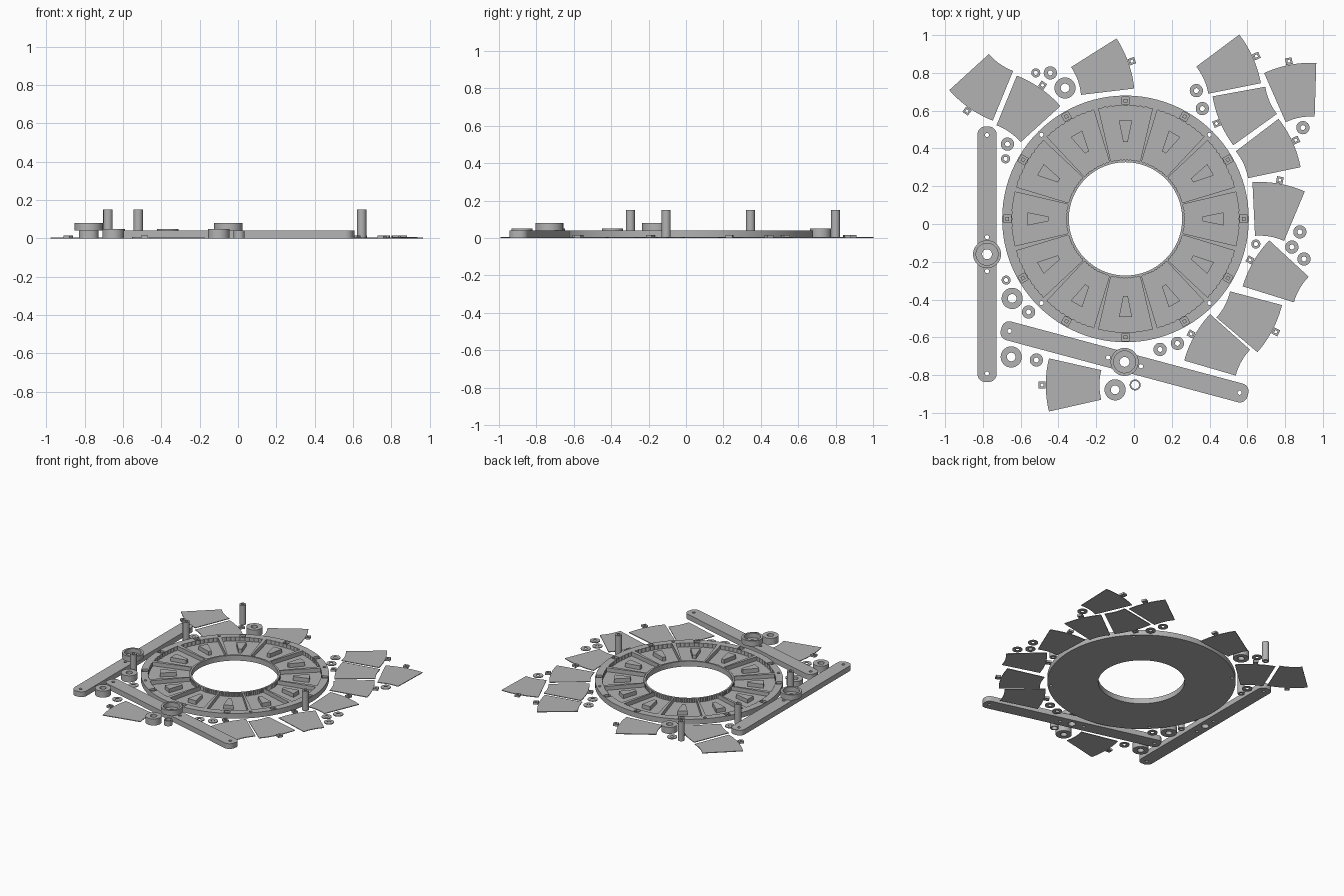
import bpy, bmesh
from math import sin, cos, pi, radians
from mathutils import Matrix, Vector

if "Cube" in bpy.data.objects:
    bpy.data.objects.remove(bpy.data.objects["Cube"])

grey = bpy.data.materials.new("plain_grey")
grey.use_nodes = True
GREY = (0.45, 0.45, 0.45, 1)
grey.diffuse_color = GREY
grey.node_tree.nodes["Principled BSDF"].inputs["Base Color"].default_value = GREY


def circle(r, n=48, center=(0, 0), turn=0.0):
    return [(center[0] + r * cos(turn + 2 * pi * i / n),
             center[1] + r * sin(turn + 2 * pi * i / n)) for i in range(n)]


def prism(bm, points, z0, z1, matrix=Matrix()):
    """Extrude a closed outline between two heights."""
    low = [bm.verts.new(matrix @ Vector((x, y, z0))) for x, y in points]
    high = [bm.verts.new(matrix @ Vector((x, y, z1))) for x, y in points]
    bm.faces.new(low[::-1])
    bm.faces.new(high)
    for i in range(len(points)):
        j = (i + 1) % len(points)
        bm.faces.new((low[i], low[j], high[j], high[i]))


def tube(bm, outer, inner, z0, z1, n=40, matrix=Matrix(), turn=0.0):
    """Straight ring with a through hole."""
    loops = [[bm.verts.new(matrix @ Vector((x, y, z))) for x, y in circle(r, n, turn=turn)]
             for r, z in ((outer, z0), (outer, z1), (inner, z1), (inner, z0))]
    for a, b in zip(loops, loops[1:] + loops[:1]):
        for i in range(n):
            j = (i + 1) % n
            bm.faces.new((a[i], a[j], b[j], b[i]))


def sector(r_in, r_out, half_in, half_out, ripple=0.0, n=18):
    """Wedge outline pointing along +x, with curved ends."""
    outline = []
    for r, half, sign in ((r_out, half_out, 1), (r_in, half_in, -1)):
        for i in range(n + 1):
            a = sign * radians(half) * (2 * i / n - 1)
            rr = r - ripple * (i % 2)
            outline.append((rr * cos(a), rr * sin(a)))
    return outline


def place(x, y, degrees=0.0):
    return Matrix.Translation((x, y, 0)) @ Matrix.Rotation(radians(degrees), 4, 'Z')


def finish(name, bm, matrix=Matrix()):
    bmesh.ops.recalc_face_normals(bm, faces=bm.faces)
    mesh = bpy.data.meshes.new(name)
    bm.to_mesh(mesh)
    bm.free()
    mesh.materials.append(grey)
    obj = bpy.data.objects.new(name, mesh)
    obj.matrix_world = matrix
    bpy.context.collection.objects.link(obj)
    return obj


def carve(obj, cutter_bm):
    """Subtract the cutter and bake the result."""
    cutter = finish("cutter", cutter_bm, obj.matrix_world.copy())
    cutter.hide_render = True
    mod = obj.modifiers.new("cut", 'BOOLEAN')
    mod.operation, mod.solver, mod.object = 'DIFFERENCE', 'EXACT', cutter
    bpy.context.view_layer.update()
    baked = bpy.data.meshes.new_from_object(
        obj.evaluated_get(bpy.context.evaluated_depsgraph_get()))
    obj.modifiers.clear()
    obj.data = baked
    bpy.data.objects.remove(cutter)


# Main ring: rim and ribs left standing around twelve pockets
RING = place(-0.045, 0.027)
bm = bmesh.new()
tube(bm, 0.653, 0.30, 0, 0.04, n=96)
ring = finish("main_ring", bm, RING)
cut = bmesh.new()
for k in range(12):
    turn = Matrix.Rotation(radians(30 * k), 4, 'Z')
    prism(cut, sector(0.316, 0.603, 14.2, 13.7, 0.005), 0.01, 0.06, turn)
    prism(cut, circle(0.028, 4, (0.626, 0), pi / 4), 0.015, 0.06, turn)
for k in range(4):
    prism(cut, circle(0.011, 16, (0.63, 0)), -0.02, 0.06,
          Matrix.Rotation(radians(45 + 90 * k), 4, 'Z'))
carve(ring, cut)

# Raised wedge and latch block for each pocket
wedges, latches = bmesh.new(), bmesh.new()
for k in range(12):
    turn = Matrix.Rotation(radians(30 * k), 4, 'Z')
    prism(wedges, [(0.407, -0.012), (0.52, -0.035), (0.52, 0.035), (0.407, 0.012)],
          0.005, 0.04, turn)
    prism(latches, circle(0.014, 4, (0.626, 0), pi / 4), 0.01, 0.03, turn)
finish("pocket_wedges", wedges, RING)
finish("latch_blocks", latches, RING)

# Loose panels: tab position and the direction the tab points
PANELS = [(-.884, .598, -125), (-.484, .735, 55), (-.011, .862, 19.5), (.648, .889, 24),
          (.82, .862, 101), (.437, .532, 203), (.857, .444, 24.5), (.772, .233, 80),
          (.614, -.19, 150), (.751, -.571, -27.5), (.302, -.582, 151), (-.487, -.852, 180)]
for x, y, angle in PANELS:
    bm = bmesh.new()
    to_tab = Matrix.Translation((-0.618, 0, 0))
    prism(bm, sector(0.314, 0.598, 14.4, 13.6), 0, 0.005, to_tab)
    tube(bm, 0.025, 0.01, 0, 0.015, n=4, turn=pi / 4)
    finish("loose_panel", bm, place(x, y, angle))


# Two long arms with a raised bearing cup in the middle
def rounded_bar(half_x, half_y, r, n=8):
    outline = []
    for q, (sx, sy) in enumerate(((1, 1), (-1, 1), (-1, -1), (1, -1))):
        for i in range(n + 1):
            a = (q + i / n) * pi / 2
            outline.append((sx * (half_x - r) + r * cos(a), sy * (half_y - r) + r * sin(a)))
    return outline


for x, y, angle in ((-0.778, -0.16, 90), (-0.05, -0.73, -15)):
    matrix = place(x, y, angle)
    bm = bmesh.new()
    prism(bm, rounded_bar(0.676, 0.051, 0.042), 0, 0.04)
    arm = finish("long_arm", bm, matrix)
    cut = bmesh.new()
    prism(cut, circle(0.026, 32), -0.02, 0.06)
    for offset in (-0.631, -0.09, 0.09, 0.631):
        prism(cut, circle(0.011, 16, (offset, 0)), -0.02, 0.06)
    carve(arm, cut)
    bm = bmesh.new()
    tube(bm, 0.074, 0.058, 0.04, 0.08)
    tube(bm, 0.074, 0.026, 0.04, 0.045)
    finish("bearing_cup", bm, matrix)

# Loose hardware: outer radius, hole radius, height, positions
HARDWARE = {
    "tall_pin": (0.024, 0.011, 0.15,
                 [(-.52, .80), (-.68, .345), (-.677, -.297), (.645, -.106)]),
    "thick_spacer": (0.056, 0.023, 0.05,
                     [(-.365, .72), (-.645, -.394), (-.65, -.704), (-.1, -.878)]),
    "short_sleeve": (0.029, 0.021, 0.04, [(.006, -.852)]),
    "thin_washer": (0.035, 0.013, 0.006,
                    [(-.443, .80), (-.67, .423), (-.558, -.466), (-.517, -.72),
                     (.138, -.664), (.23, -.632), (.33, .706), (.362, .611),
                     (.894, .51), (.836, -.122), (.878, -.042), (.9, -.185)]),
}
for name, (outer, inner, height, spots) in HARDWARE.items():
    for x, y in spots:
        bm = bmesh.new()
        tube(bm, outer, inner, 0, height, n=32)
        finish(name, bm, place(x, y))

# Smooth the round walls, keep edges crisp
for obj in bpy.context.scene.objects:
    if obj.type == 'MESH':
        obj.select_set(True)
        bpy.context.view_layer.objects.active = obj
bpy.ops.object.shade_smooth_by_angle(angle=radians(25))
